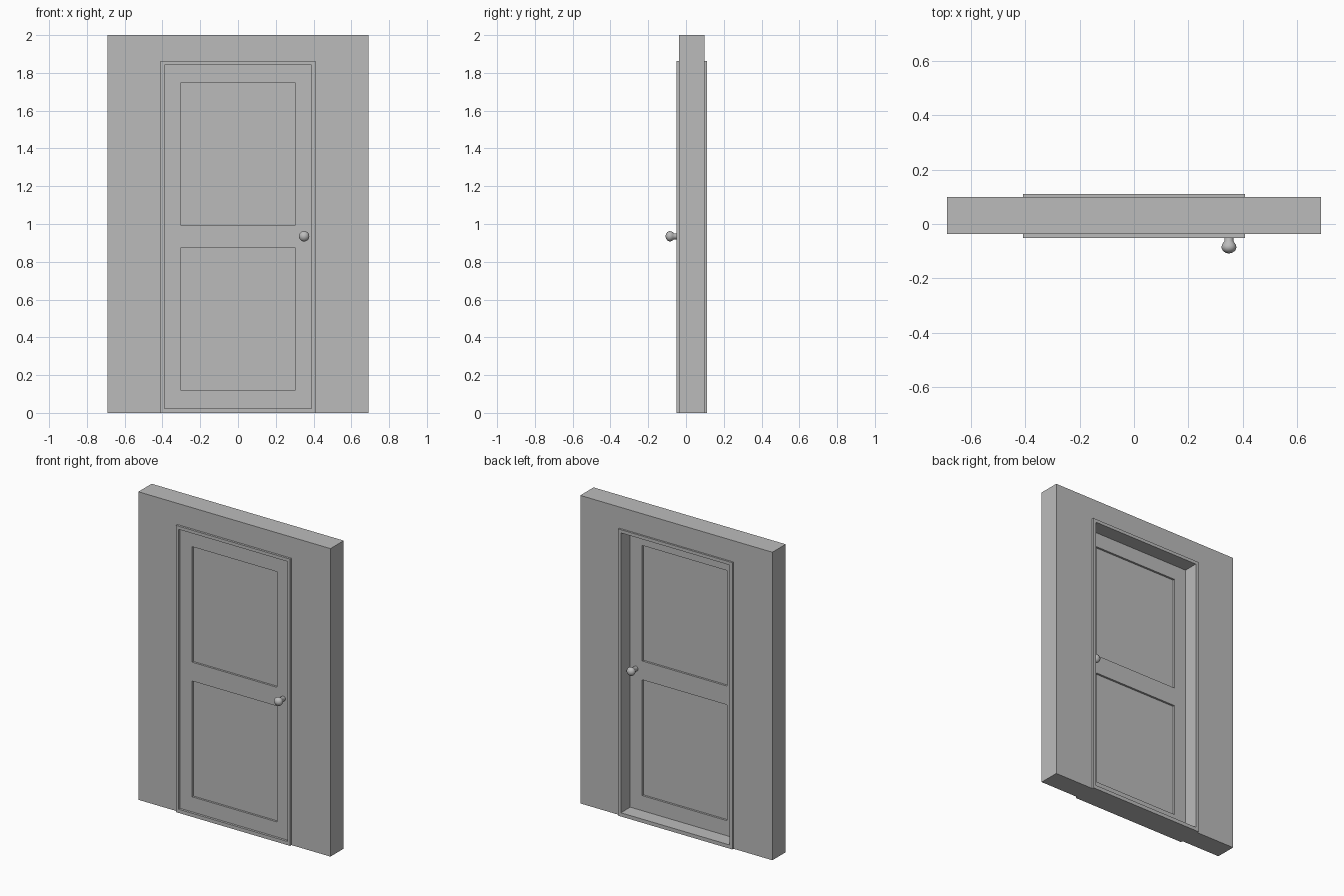
import bpy, bmesh, math
from mathutils import Matrix, Vector

cube = bpy.data.objects.get("Cube")
if cube:
    bpy.data.objects.remove(cube, do_unlink=True)

grey = bpy.data.materials.new("plain grey")
grey.use_nodes = True
colour = (0.5, 0.5, 0.5, 1)
grey.diffuse_color = colour
grey.node_tree.nodes["Principled BSDF"].inputs["Base Color"].default_value = colour


def finish(name, bm):
    bmesh.ops.recalc_face_normals(bm, faces=bm.faces)
    mesh = bpy.data.meshes.new(name)
    bm.to_mesh(mesh)
    bm.free()
    mesh.materials.append(grey)
    obj = bpy.data.objects.new(name, mesh)
    bpy.context.collection.objects.link(obj)
    return obj


def slab(name, xs, zs, front, back, holes=()):
    """Upright slab made of grid cells, leaving out the cells in holes."""
    bm = bmesh.new()
    grid = [[bm.verts.new((x, front, z)) for z in zs] for x in xs]
    for i in range(len(xs) - 1):
        for j in range(len(zs) - 1):
            if (i, j) not in holes:
                bm.faces.new((grid[i][j], grid[i + 1][j],
                              grid[i + 1][j + 1], grid[i][j + 1]))
    bm.verts.ensure_lookup_table()
    loose = [v for v in bm.verts if not v.link_faces]
    bmesh.ops.delete(bm, geom=loose, context='VERTS')
    made = bmesh.ops.extrude_face_region(bm, geom=bm.faces[:])["geom"]
    bmesh.ops.translate(bm, vec=(0, back - front, 0),
                        verts=[g for g in made if isinstance(g, bmesh.types.BMVert)])
    # Extruding an open sheet keeps its first faces as the front
    if not any(abs(f.calc_center_median().y - front) < 1e-5 for f in bm.faces):
        bmesh.ops.holes_fill(bm, edges=[e for e in bm.edges if e.is_boundary])
    return finish(name, bm)


OUT, IN, PANEL = 0.41, 0.39, 0.304
FRAME_TOP, DOOR_TOP, SILL = 1.862, 1.841, 0.024
DOOR_FRONT, DOOR_BACK, RECESS = -0.036, 0.015, 0.013

# Wall around the doorway
slab("wall", [-0.69, -OUT, OUT, 0.69], [0, FRAME_TOP, 2], -0.037, 0.099, {(1, 0)})

# Frame with sill
slab("door_frame", [-OUT, -IN, IN, OUT], [0, SILL, DOOR_TOP, FRAME_TOP],
     -0.051, 0.111, {(1, 1)})

# Door stiles and rails, then the thinner panels
rows = [SILL, 0.122, 0.874, 0.996, 1.746, DOOR_TOP]
slab("door_leaf", [-IN, -PANEL, PANEL, IN], rows, DOOR_FRONT, DOOR_BACK,
     {(1, 1), (1, 3)})
for name, low, high in (("lower_panel", rows[1], rows[2]),
                        ("upper_panel", rows[3], rows[4])):
    slab(name, [-PANEL, PANEL], [low, high], DOOR_FRONT + RECESS, DOOR_BACK - RECESS)


# Turned knobs: (radius, distance from the door face)
profile = [(0, -0.005), (0.016, -0.005), (0.016, 0.027), (0.021, 0.033), (0.026, 0.042),
           (0.0275, 0.049), (0.026, 0.057), (0.021, 0.064), (0.012, 0.07), (0, 0.073)]


def knob(name, face, direction):
    bm = bmesh.new()
    points = [bm.verts.new((0.35 + r, face + direction * d, 0.935)) for r, d in profile]
    edges = [bm.edges.new(pair) for pair in zip(points, points[1:])]
    bmesh.ops.spin(bm, geom=points + edges, cent=(0.35, face, 0.935), axis=(0, 1, 0),
                   angle=math.tau, steps=24)
    bmesh.ops.remove_doubles(bm, verts=bm.verts, dist=1e-4)
    obj = finish(name, bm)
    bpy.ops.object.select_all(action='DESELECT')
    obj.select_set(True)
    bpy.context.view_layer.objects.active = obj
    bpy.ops.object.shade_smooth_by_angle(angle=math.radians(40))


knob("front_knob", DOOR_FRONT, -1)
knob("back_knob", DOOR_BACK, 1)
